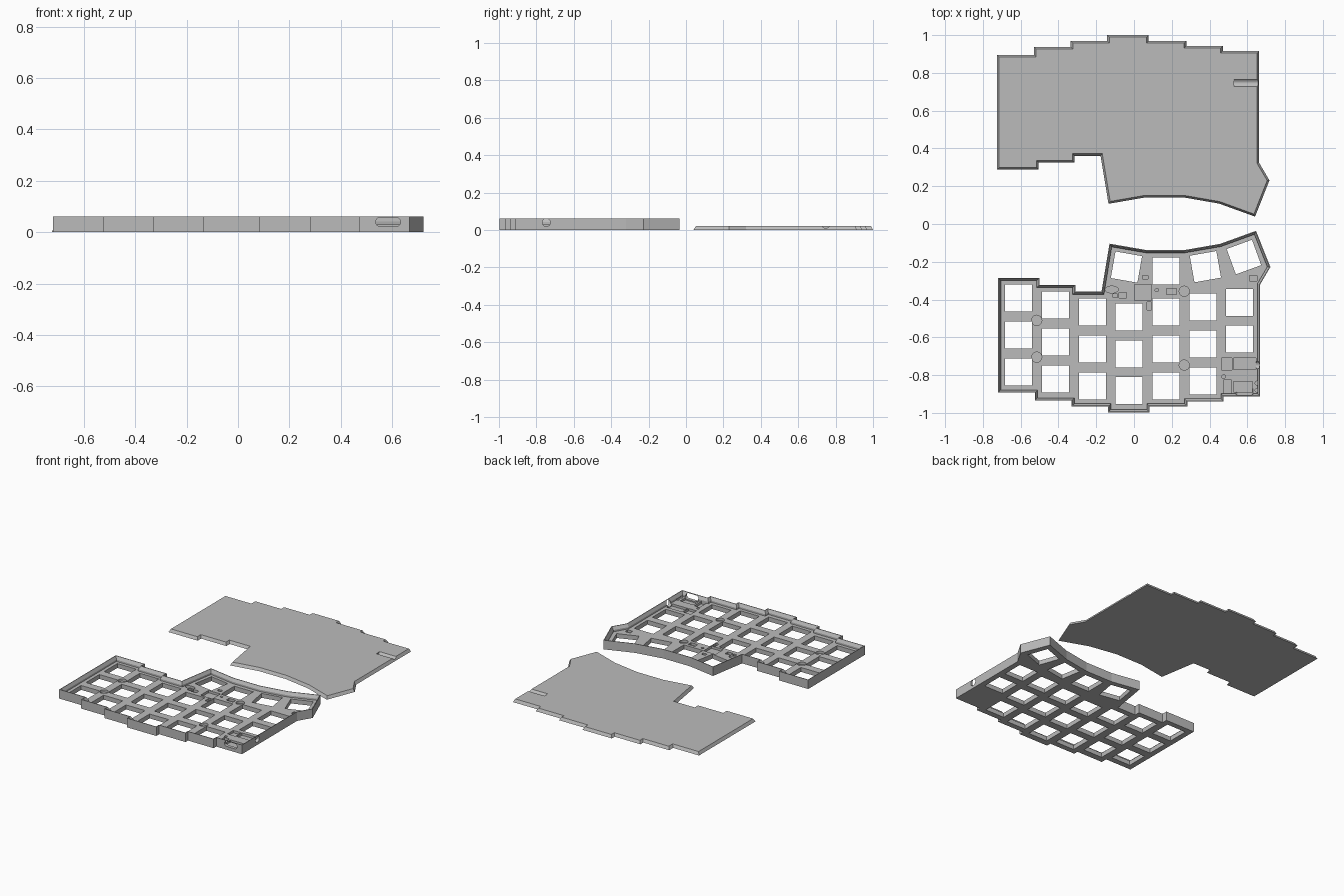
import bpy, bmesh, math

if "Cube" in bpy.data.objects:
    bpy.data.objects.remove(bpy.data.objects["Cube"])

H, FLOOR, LID_H = 0.062, 0.03, 0.02
grey = bpy.data.materials.new("grey_plastic")
grey.diffuse_color = (0.5, 0.5, 0.5, 1)
grey.use_nodes = True
grey.node_tree.nodes["Principled BSDF"].inputs["Base Color"].default_value = grey.diffuse_color

# Case outline, counter-clockwise
OUTLINE = [(-.72, -.285), (-.72, -.893), (-.525, -.893), (-.525, -.935), (-.33, -.935),
           (-.33, -.966), (-.137, -.966), (-.137, -.997), (.083, -.997), (.083, -.966),
           (.282, -.966), (.282, -.94), (.475, -.94), (.475, -.912), (.668, -.912),
           (.668, -.32), (.722, -.228), (.646, -.036), (.456, -.105), (.266, -.138),
           (.066, -.138), (-.13, -.104), (-.172, -.358), (-.31, -.358), (-.31, -.322),
           (-.50, -.322), (-.50, -.285)]


def inset(pts, d):
    """Mitred inward offset of a counter-clockwise outline."""
    out = []
    for i, (x, y) in enumerate(pts):
        px, py = pts[i - 1]
        nx, ny = pts[(i + 1) % len(pts)]
        a, b = math.atan2(y - py, x - px), math.atan2(ny - y, nx - x)
        n1, n2 = (-math.sin(a), math.cos(a)), (-math.sin(b), math.cos(b))
        k = d / (1 + n1[0] * n2[0] + n1[1] * n2[1])
        out.append((x + k * (n1[0] + n2[0]), y + k * (n1[1] + n2[1])))
    return out


def loft(bm, layers):
    """Closed solid through (outline, z) layers."""
    rings = [[bm.verts.new((x, y, z)) for x, y in pts] for pts, z in layers]
    bm.faces.new(rings[0][::-1])
    bm.faces.new(rings[-1])
    n = len(rings[0])
    for lo, hi in zip(rings, rings[1:]):
        for i in range(n):
            j = (i + 1) % n
            bm.faces.new((lo[i], lo[j], hi[j], hi[i]))


def finish(name, bm):
    bmesh.ops.recalc_face_normals(bm, faces=bm.faces)
    me = bpy.data.meshes.new(name)
    bm.to_mesh(me)
    bm.free()
    me.materials.append(grey)
    ob = bpy.data.objects.new(name, me)
    bpy.context.collection.objects.link(ob)
    return ob


def solid(name, *prisms):
    bm = bmesh.new()
    for layers in prisms:
        loft(bm, layers)
    return finish(name, bm)


def cut(target, cutter):
    m = target.modifiers.new(cutter.name, 'BOOLEAN')
    m.operation, m.solver, m.object = 'DIFFERENCE', 'EXACT', cutter
    cutter.hide_render = True
    cutter.hide_viewport = True


def box(x0, x1, y0, y1):
    return [(x0, y0), (x1, y0), (x1, y1), (x0, y1)]


def square(cx, cy, size, deg=0):
    r = size / math.sqrt(2)
    return [(cx + r * math.cos(math.radians(deg + 45 + 90 * i)),
             cy + r * math.sin(math.radians(deg + 45 + 90 * i))) for i in range(4)]


def oval(cx, cy, rx, ry, n=24):
    return [(cx + rx * math.cos(math.tau * i / n), cy + ry * math.sin(math.tau * i / n))
            for i in range(n)]


# Tray with a lip that tapers at the top to receive the lid
tray = solid("key_tray", [(OUTLINE, 0), (OUTLINE, H)])
wall = inset(OUTLINE, .015)
cut(tray, solid("cavity_cutter", [(wall, FLOOR), (wall, H - LID_H),
                                  (inset(OUTLINE, .004), H), (inset(OUTLINE, .004), H + .02)]))

# Key openings: staggered columns and a fanned thumb row
PITCH = .195
keys = []
for i, top in enumerate([-.393, -.430, -.467, -.492, -.467, -.440, -.415]):
    for row in range(2 if i == 6 else 3):
        keys.append(square(-.611 + i * PITCH, top - row * PITCH, .143))
for x, y, deg in [(-.04, -.228, -10), (.169, -.25, 0), (.378, -.226, 10), (.582, -.175, 20)]:
    keys.append(square(x, y, .143, deg))
cut(tray, solid("key_cutter", *[[(k, -.02), (k, H)] for k in keys]))

# Shallow pockets for screws and components
pockets = [oval(x, y, .027, .027) for x, y in
           [(-.515, -.51), (-.515, -.705), (.266, -.356), (.266, -.747)]]
pockets += [oval(-.118, -.347, .035, .018), oval(.121, -.35, .01, .008),
            oval(.651, -.842, .01, .01), oval(.651, -.88, .01, .01),
            oval(.475, -.808, .01, .01)]
pockets += [box(*b) for b in [
    (.002, .092, -.405, -.32), (.172, .224, -.373, -.342), (-.08, -.04, -.392, -.362),
    (-.112, -.088, -.388, -.37), (.046, .075, -.292, -.272), (.07, .092, -.455, -.412),
    (.612, .65, -.302, -.272), (.462, .52, -.772, -.71), (.527, .645, -.77, -.71),
    (.475, .515, -.9, -.825), (.527, .628, -.89, -.833)]]
cut(tray, solid("pocket_cutter", *[[(p, .014), (p, FLOOR + .005)] for p in pockets]))


# Rounded USB opening in the front wall
def usb(y):
    return [(.584 + (.03 if math.cos(a) > 0 else -.03) + .018 * math.cos(a), y,
             .04 + .018 * math.sin(a)) for a in [math.tau * (i + .5) / 24 for i in range(24)]]


def jack(x, y, r, z):
    return [(x, y + r * math.cos(math.tau * i / 32), z + r * math.sin(math.tau * i / 32))
            for i in range(32)]


def tube(name, a, b):
    bm = bmesh.new()
    ra, rb = [[bm.verts.new(p) for p in ring] for ring in (a, b)]
    bm.faces.new(ra)
    bm.faces.new(rb[::-1])
    for i in range(len(ra)):
        j = (i + 1) % len(ra)
        bm.faces.new((ra[i], ra[j], rb[j], rb[i]))
    return finish(name, bm)


cut(tray, tube("usb_cutter", usb(-.95), usb(-.87)))
# Round audio jack opening in the right wall
cut(tray, tube("jack_cutter", jack(.60, -.747, .0215, .0395), jack(.72, -.747, .0215, .0395)))

# Lid: mirrored outline with bevelled edge and a shallow groove above the jack
lid_outline = [(x - .005, .003 - y) for x, y in reversed(OUTLINE)]
lid = solid("lid", [(lid_outline, 0), (inset(lid_outline, .011), LID_H)])
cut(lid, tube("groove_cutter", jack(.53, .747, .0215, .031), jack(.72, .747, .0215, .031)))
